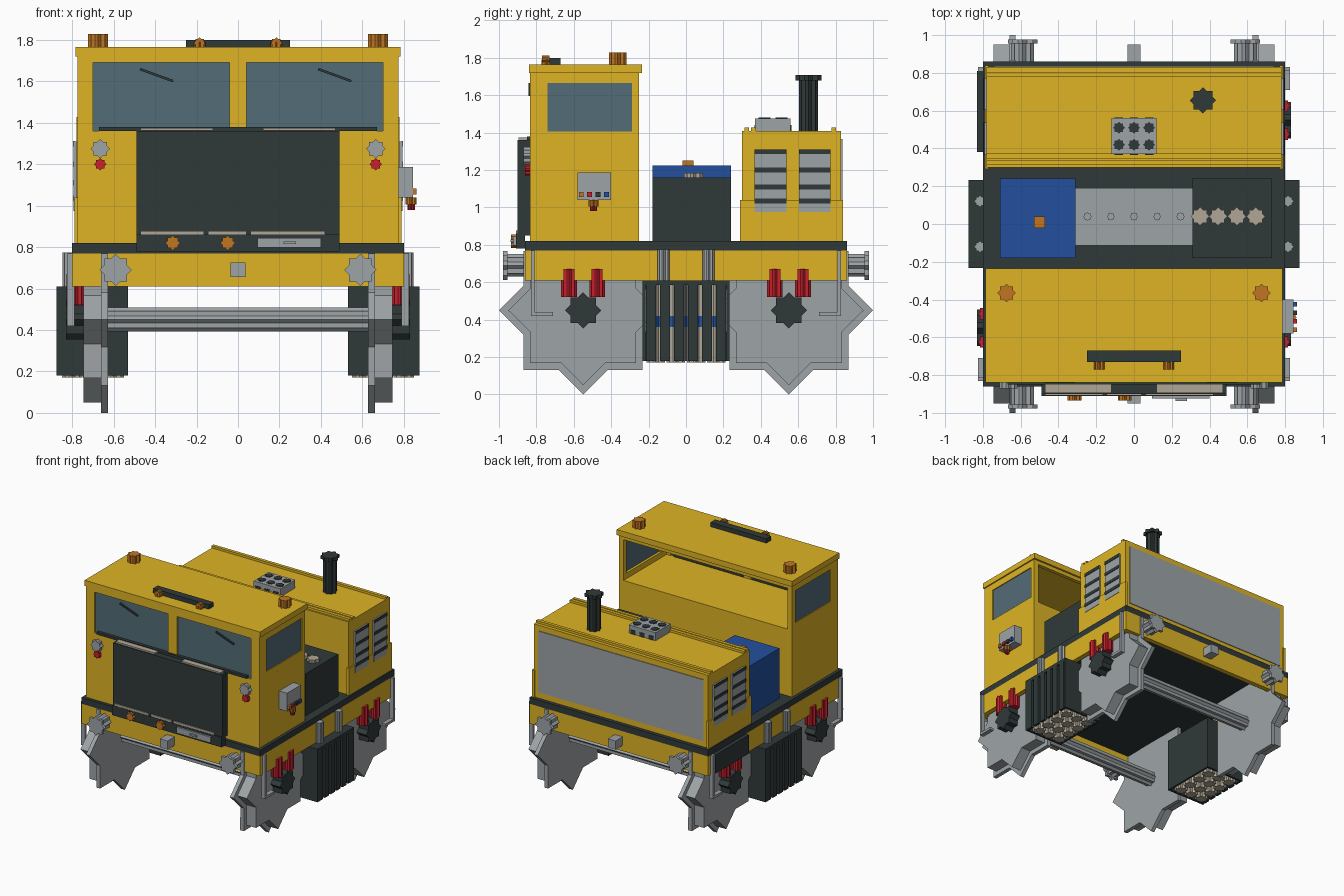
import bpy, bmesh, math
from mathutils import Vector, Matrix


def material(name, rgb):
    m = bpy.data.materials.new(name)
    lin = [((c / 255 + 0.055) / 1.055) ** 2.4 for c in rgb]
    m.diffuse_color = (*lin, 1)
    return m


YELLOW = material("yellow paint", (222, 180, 36))
GREY = material("light grey", (158, 164, 167))
DARK = material("dark grey", (48, 57, 57))
BLUE = material("blue", (36, 80, 158))
RED = material("red", (200, 32, 44))
ORANGE = material("orange", (192, 118, 34))
BEIGE = material("beige metal", (176, 167, 150))
GLASS = material("window glass", (84, 108, 120))


def finish(name, bm, mat):
    bmesh.ops.recalc_face_normals(bm, faces=bm.faces[:])
    me = bpy.data.meshes.new(name)
    bm.to_mesh(me)
    bm.free()
    me.materials.append(mat)
    ob = bpy.data.objects.new(name, me)
    bpy.context.collection.objects.link(ob)
    return ob


def box(name, mat, x0, x1, y0, y1, z0, z1):
    bm = bmesh.new()
    bmesh.ops.create_cube(bm, size=1)
    for v in bm.verts:
        v.co = Vector(((x0 + x1) / 2 + v.co.x * (x1 - x0),
                       (y0 + y1) / 2 + v.co.y * (y1 - y0),
                       (z0 + z1) / 2 + v.co.z * (z1 - z0)))
    return finish(name, bm, mat)


def star(name, mat, axis, a, b, centre, r):
    """Eight-pointed star prism from a to b along axis; centre gives the other two coordinates."""
    bm = bmesh.new()
    rings = []
    for h in (a, b):
        ring = []
        for i in range(16):
            t = i * math.pi / 8
            k = r if i % 2 == 0 else r * 0.765
            p = [centre[0] + k * math.cos(t), centre[1] + k * math.sin(t)]
            p.insert("xyz".index(axis), h)
            ring.append(bm.verts.new(p))
        rings.append(ring)
        bm.faces.new(ring)
    for i in range(16):
        j = (i + 1) % 16
        bm.faces.new((rings[0][i], rings[0][j], rings[1][j], rings[1][i]))
    return finish(name, bm, mat)


def sbox(name, mat, s, x0, x1, *rest):
    """Box on the right (s=1) or left (s=-1) side."""
    return box(name, mat, min(s * x0, s * x1), max(s * x0, s * x1), *rest)


# Frame and deck
box("deck", DARK, -0.80, 0.80, -0.86, 0.86, 0.77, 0.82)
for s in (-1, 1):
    sbox("side_sill", YELLOW, s, 0.76, 0.80, -0.86, 0.86, 0.61, 0.77)
    y = sorted((s * 0.82, s * 0.86))
    box("end_beam", YELLOW, -0.80, 0.80, *y, 0.61, 0.77)
    y = sorted((s * 0.86, s * 0.95))
    box("coupler", GREY, -0.035, 0.035, *y, 0.655, 0.725)
    for x in (-0.59, 0.59):
        star("buffer_shaft", GREY, "y", s * 0.85, s * 0.96, (x, 0.69), 0.06)
        star("buffer_disc", GREY, "y", s * 0.955, s * 0.978, (x, 0.69), 0.078)

# Wheels, axles, axle boxes, springs and sand pipes
for y in (-0.55, 0.55):
    star("axle", GREY, "x", -0.77, 0.77, (y, 0.45), 0.058)
    e = 1 if y > 0 else -1
    for s in (-1, 1):
        star("wheel_flange", GREY, "x", s * 0.628, s * 0.66, (y, 0.45), 0.45)
        star("wheel_tread", GREY, "x", s * 0.66, s * 0.745, (y, 0.45), 0.40)
        star("axle_box", DARK, "x", s * 0.745, s * 0.83, (y, 0.45), 0.097)
        for d in (-0.075, 0.075):
            star("spring", RED, "z", 0.52, 0.67, (s * 0.785, y + d), 0.042)
        p = sorted((e * 0.81, e * 0.83))
        sbox("sand_pipe_drop", GREY, s, 0.79, 0.825, *p, 0.42, 0.77)
        p = sorted((e * 0.71, e * 0.83))
        sbox("sand_pipe_foot", GREY, s, 0.79, 0.825, *p, 0.42, 0.44)

# Side tank racks with slatted fronts
for s in (-1, 1):
    sbox("rack_top", DARK, s, 0.53, 0.875, -0.23, 0.23, 0.585, 0.61)
    sbox("rack_back", DARK, s, 0.53, 0.545, -0.23, 0.23, 0.18, 0.61)
    for y in (-0.225, 0.225):
        sbox("rack_end", DARK, s, 0.53, 0.875, y - 0.008, y + 0.008, 0.18, 0.61)
    for i in range(6):
        y = -0.1875 + i * 0.075
        sbox("rack_slat", DARK, s, 0.855, 0.875, y - 0.026, y + 0.026, 0.18, 0.61)
    for i in range(4):
        for x in (0.60, 0.70, 0.80):
            y = -0.162 + i * 0.108
            star("rack_bottle", BEIGE, "z", 0.17, 0.585, (s * x, y), 0.049)
            star("bottle_band", BLUE, "z", 0.36, 0.42, (s * x, y), 0.052)
    for y in (-0.12, 0.12):
        star("rack_hanger", GREY, "z", 0.60, 0.775, (s * 0.815, y), 0.032)
sbox("tool_plate", DARK, -1, 0.80, 0.83, 0.38, 0.81, 0.62, 0.77)

# Cab
box("cab_lower", YELLOW, -0.775, 0.775, -0.835, -0.25, 0.82, 1.36)
box("cab_roof", YELLOW, -0.785, 0.785, -0.84, -0.235, 1.72, 1.765)
box("windscreen_header", YELLOW, -0.775, 0.775, -0.835, -0.80, 1.69, 1.72)
box("windscreen_post", YELLOW, -0.04, 0.04, -0.835, -0.80, 1.36, 1.69)
box("rear_header", YELLOW, -0.775, 0.775, -0.28, -0.25, 1.69, 1.72)
box("window_sill", DARK, -0.67, 0.67, -0.85, -0.80, 1.36, 1.38)
for s in (-1, 1):
    sbox("windscreen", GLASS, s, 0.04, 0.70, -0.825, -0.81, 1.36, 1.69)
    sbox("corner_post", YELLOW, s, 0.70, 0.775, -0.835, -0.80, 1.36, 1.72)
    sbox("side_front_post", YELLOW, s, 0.735, 0.775, -0.80, -0.74, 1.36, 1.72)
    sbox("side_rear_post", YELLOW, s, 0.735, 0.775, -0.29, -0.25, 1.36, 1.72)
    sbox("side_window_sill", YELLOW, s, 0.735, 0.775, -0.74, -0.29, 1.36, 1.405)
    sbox("side_window_header", YELLOW, s, 0.735, 0.775, -0.74, -0.29, 1.665, 1.72)
    sbox("side_window", GLASS, s, 0.755, 0.768, -0.74, -0.29, 1.405, 1.665)
    star("headlight", GREY, "y", -0.87, -0.83, (s * 0.665, 1.275), 0.047)
    star("tail_light", RED, "y", -0.86, -0.83, (s * 0.665, 1.20), 0.030)
    star("beacon", ORANGE, "z", 1.765, 1.828, (s * 0.675, -0.365), 0.048)
    star("roof_lamp", ORANGE, "y", -0.77, -0.73, (s * 0.185, 1.785), 0.028)
    star("roof_lamp_mount", ORANGE, "z", 1.765, 1.79, (s * 0.185, -0.745), 0.028)
    # Wipers both lean the same way
    w = box("wiper", DARK, -0.085, 0.085, -0.006, 0.006, -0.006, 0.006)
    w.matrix_world = (Matrix.Translation((s * 0.43 + 0.037, -0.835, 1.63))
                      @ Matrix.Rotation(math.radians(20), 4, "Y"))
    sbox("grille_top_strip", BEIGE, s, 0.12, 0.47, -0.895, -0.84, 1.362, 1.374)
box("roof_light_bar", DARK, -0.25, 0.25, -0.73, -0.67, 1.765, 1.80)

# Front radiator panel and its lower shelf
box("radiator_panel", DARK, -0.49, 0.49, -0.90, -0.835, 0.85, 1.36)
box("radiator_shelf", DARK, -0.49, 0.49, -0.91, -0.86, 0.78, 0.86)
for x0, x1 in ((-0.47, -0.165), (-0.145, 0.04), (0.06, 0.42)):
    box("shelf_strip", BEIGE, x0, x1, -0.908, -0.89, 0.86, 0.878)
for x in (-0.315, -0.05):
    star("shelf_lamp", ORANGE, "y", -0.935, -0.90, (x, 0.82), 0.036)
box("shelf_locker", GREY, 0.095, 0.40, -0.925, -0.90, 0.797, 0.845)
box("locker_handle", GREY, 0.22, 0.28, -0.937, -0.92, 0.815, 0.828)

# Control box on the right of the cab
box("control_box", GREY, 0.77, 0.845, -0.58, -0.40, 1.04, 1.187)
for y, m in ((-0.56, ORANGE), (-0.515, RED), (-0.47, DARK), (-0.425, BLUE)):
    box("control_button", m, 0.84, 0.862, y - 0.013, y + 0.013, 1.055, 1.082)
star("control_knob_stem", ORANGE, "z", 1.005, 1.04, (0.835, -0.495), 0.027)
star("control_knob", RED, "z", 0.98, 1.01, (0.835, -0.495), 0.018)

# Engine hood
box("hood", YELLOW, -0.78, 0.78, 0.30, 0.83, 0.82, 1.41)
box("hood_back_panel", GREY, -0.74, 0.74, 0.825, 0.836, 0.87, 1.365)
for y in (0.325, 0.36, 0.79):
    box("hood_rail", YELLOW, -0.78, 0.78, y - 0.013, y + 0.013, 1.405, 1.428)
for s in (-1, 1):
    sbox("hood_skirt", YELLOW, s, 0.77, 0.79, 0.29, 0.84, 0.82, 1.04)
    for y in (0.3675, 0.603):
        sbox("side_vent", GREY, s, 0.77, 0.793, y, y + 0.17, 0.975, 1.31)
        for z in (1.298, 1.20, 1.11, 1.035):
            sbox("vent_slot", DARK, s, 0.79, 0.797, y, y + 0.17, z - 0.013, z + 0.013)

# Exhaust and roof vent
star("exhaust_pipe", DARK, "z", 1.40, 1.69, (0.365, 0.655), 0.052)
star("exhaust_cap", DARK, "z", 1.68, 1.707, (0.365, 0.655), 0.070)
box("roof_vent", GREY, -0.12, 0.12, 0.37, 0.56, 1.41, 1.475)
for x in (-0.08, 0, 0.08):
    for y in (0.42, 0.51):
        star("vent_hole", DARK, "z", 1.474, 1.48, (x, y), 0.032)
    box("vent_side_hole", DARK, x - 0.022, x + 0.022, 0.366, 0.564, 1.41, 1.442)

# Equipment between cab and hood
box("blue_cabinet", BLUE, -0.71, -0.31, -0.18, 0.24, 0.82, 1.225)
box("cabinet_lamp", ORANGE, -0.53, -0.47, -0.02, 0.04, 1.225, 1.25)
box("dark_cabinet", DARK, 0.31, 0.73, -0.18, 0.24, 0.82, 1.16)
for x in (0.35, 0.445, 0.545, 0.645):
    star("cabinet_cap", BEIGE, "z", 1.16, 1.185, (x, 0.04), 0.05)
box("middle_casing", GREY, -0.31, 0.31, -0.115, 0.19, 0.82, 1.08)
for i in range(5):
    star("casing_stud", GREY, "z", 1.08, 1.095, (-0.246 + i * 0.123, 0.04), 0.022)
